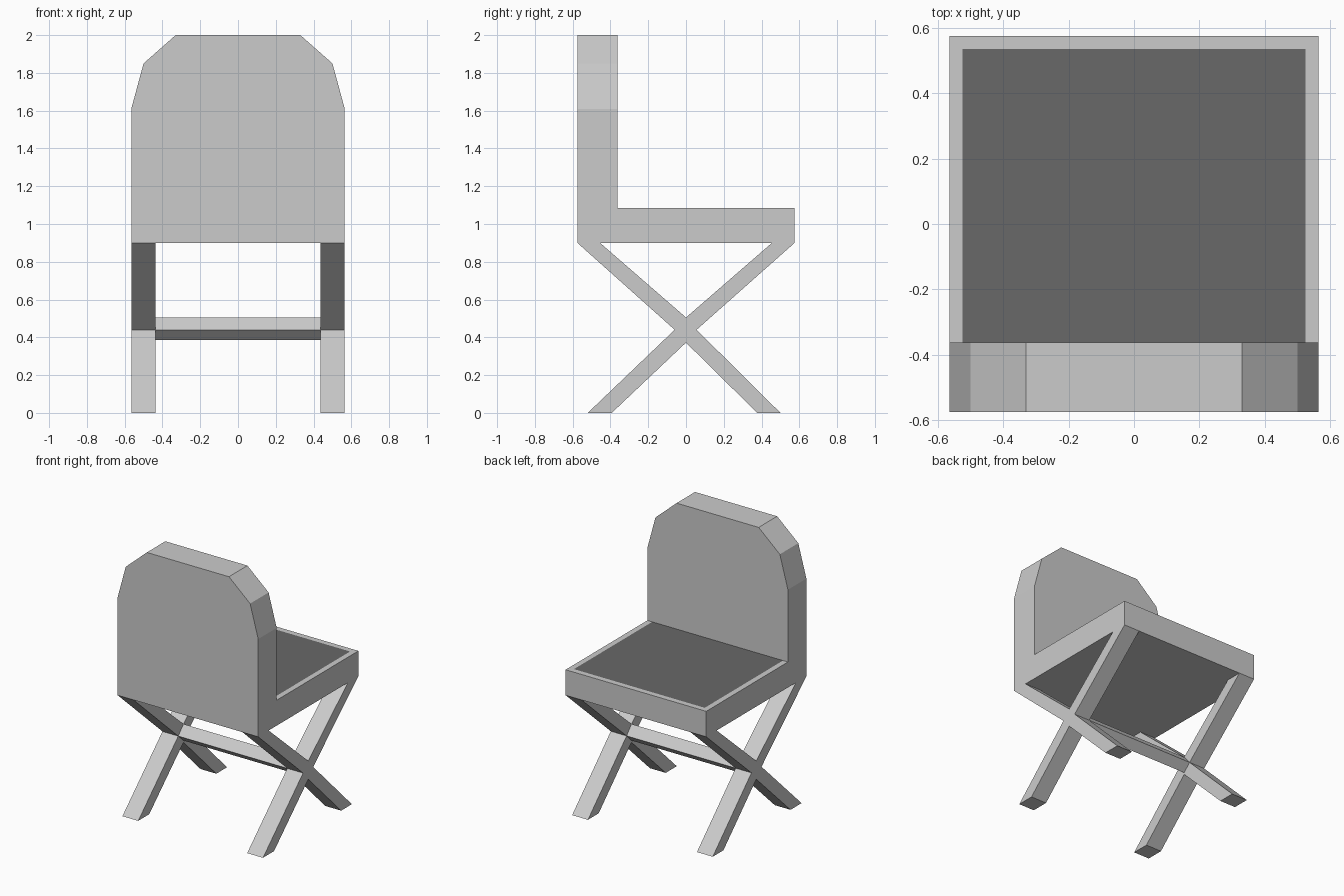
import bpy, bmesh

if "Cube" in bpy.data.objects:
    bpy.data.objects.remove(bpy.data.objects["Cube"])


def extrude_profile(name, points, direction):
    """Make a closed prism from a 3D outline pushed along direction."""
    bm = bmesh.new()
    face = bm.faces.new([bm.verts.new(p) for p in points])
    result = bmesh.ops.extrude_face_region(bm, geom=[face], use_keep_orig=True)
    moved = [g for g in result["geom"] if isinstance(g, bmesh.types.BMVert)]
    bmesh.ops.translate(bm, vec=direction, verts=moved)
    bmesh.ops.recalc_face_normals(bm, faces=bm.faces)
    mesh = bpy.data.meshes.new(name)
    bm.to_mesh(mesh)
    bm.free()
    obj = bpy.data.objects.new(name, mesh)
    bpy.context.collection.objects.link(obj)
    return obj


W = 0.565       # half width of the chair
D = 0.575       # half depth
Z0, Z1 = 0.90, 1.085   # seat underside and top

# Backrest: slab with stepped, chamfered shoulders
half = [(W, Z0), (W, 1.61), (0.50, 1.85), (0.33, 2.0)]
outline = half + [(-x, z) for x, z in reversed(half)]
extrude_profile("backrest", [(x, -D, z) for x, z in outline], (0, 0.212, 0))

# Seat: block tucked slightly into the backrest
base = [(-W, -0.42, Z0), (W, -0.42, Z0), (W, D, Z0), (-W, D, Z0)]
seat = extrude_profile("seat", base, (0, 0, Z1 - Z0))

# Dark seat panel, flush with the pale rim
panel = bpy.data.materials.new("dark_panel")
panel.diffuse_color = (0.14, 0.14, 0.14, 1)
panel.use_nodes = True
panel.node_tree.nodes["Principled BSDF"].inputs["Base Color"].default_value = panel.diffuse_color
rim = bpy.data.materials.new("pale_frame")
rim.diffuse_color = (0.8, 0.8, 0.8, 1)
rim.use_nodes = True
rim.node_tree.nodes["Principled BSDF"].inputs["Base Color"].default_value = rim.diffuse_color
seat.data.materials.append(rim)
seat.data.materials.append(panel)
bm = bmesh.new()
bm.from_mesh(seat.data)
bm.normal_update()
top = max(bm.faces, key=lambda f: f.calc_center_median().z)
bmesh.ops.inset_region(bm, faces=[top], thickness=0.056)
top.material_index = 1
bm.to_mesh(seat.data)
bm.free()

# Crossed legs: one X-shaped outline per side
cross = [(-D, Z0), (-0.455, Z0), (0, 0.505), (0.455, Z0), (D, Z0),
         (0.056, 0.44), (0.50, 0), (0.377, 0), (0, 0.372),
         (-0.393, 0), (-0.52, 0), (-0.06, 0.44)]
for side, label in ((-1, "left"), (1, "right")):
    extrude_profile(label + "_crossed_legs",
                    [(side * W, y, z) for y, z in cross], (-side * 0.127, 0, 0))

# Crossbar: diamond rod joining the two crossings
diamond = [(0, 0.505), (0.056, 0.44), (0, 0.385), (-0.06, 0.44)]
extrude_profile("crossbar", [(-0.438, y, z) for y, z in diamond], (0.876, 0, 0))
